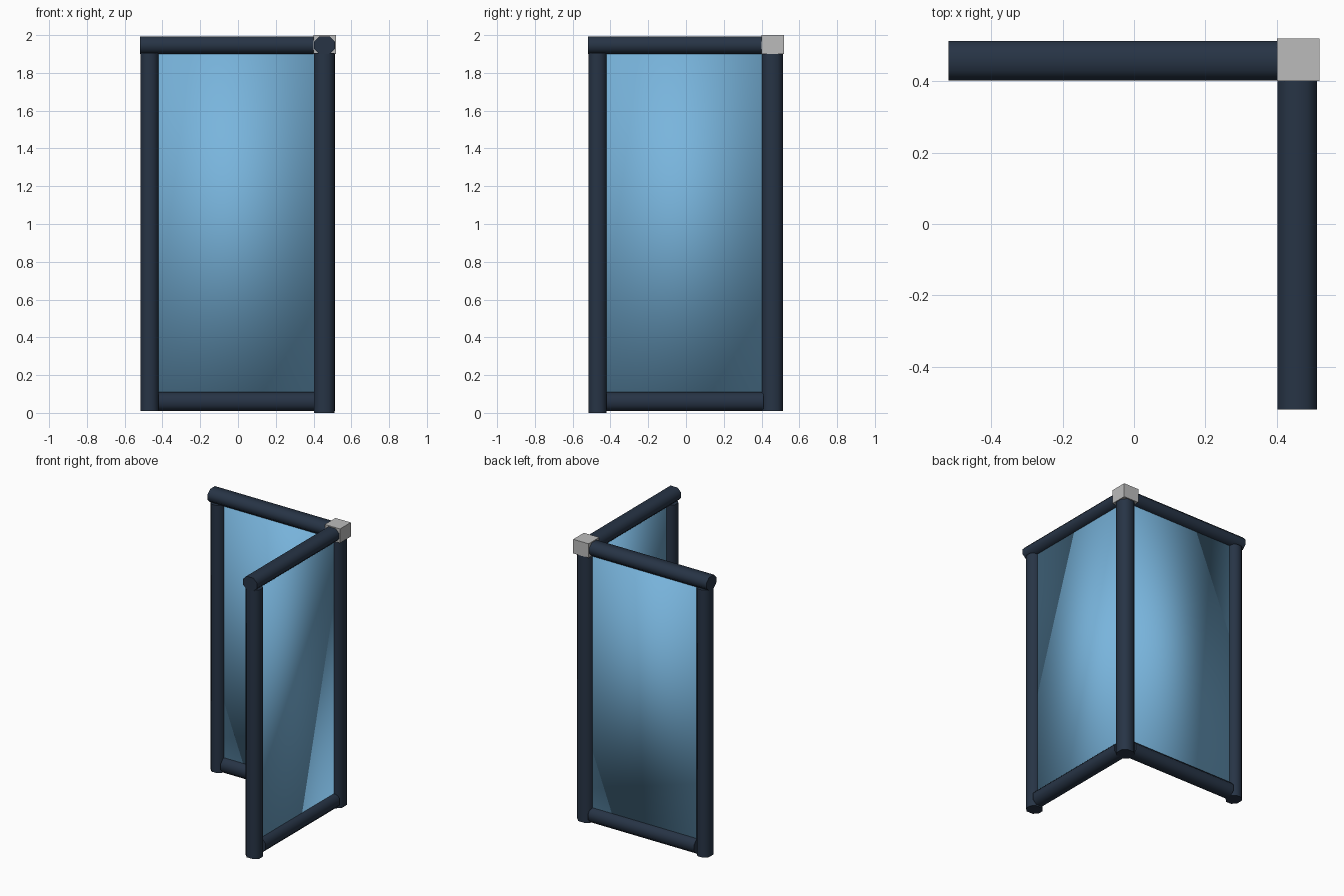
import bpy, bmesh
from mathutils import Vector

cube = bpy.data.objects.get("Cube")
if cube:
    bpy.data.objects.remove(cube, do_unlink=True)


def material(name, rgb):
    m = bpy.data.materials.new(name)
    m.use_nodes = True
    m.diffuse_color = (*rgb, 1)
    m.node_tree.nodes["Principled BSDF"].inputs["Base Color"].default_value = (*rgb, 1)
    return m


FRAME = material("dark navy frame", (0.020, 0.034, 0.060))
GLASS = material("blue glass", (0.19, 0.46, 0.72))
GREY = material("light grey", (0.50, 0.50, 0.50))


def box(name, lo, hi, mat, axis=None, chamfer=0.028, swap=False, pane=False):
    """Box between two corners; edges along `axis` are chamfered; swap exchanges x and y."""
    lo, hi = Vector(lo), Vector(hi)
    if swap:
        lo, hi = lo.yxz, hi.yxz
        axis = {0: 1, 1: 0}.get(axis, axis)
    bm = bmesh.new()
    bmesh.ops.create_cube(bm, size=1)
    for v in bm.verts:
        v.co = (lo + hi) / 2 + v.co * (hi - lo)
    if axis is not None:
        long_edges = [e for e in bm.edges
                      if abs(e.verts[0].co[axis] - e.verts[1].co[axis]) > 1e-5]
        bmesh.ops.bevel(bm, geom=long_edges, offset=chamfer, segments=1, affect='EDGES')
    if pane:
        # split both large faces from the low outer end to the high inner corner
        run = 1 if swap else 0
        for f in sorted(bm.faces, key=lambda f: f.calc_area())[-2:]:
            ends = sorted(f.verts, key=lambda v: v.co.z + v.co[run])
            bmesh.ops.connect_verts(bm, verts=[ends[0], ends[-1]])
    bmesh.ops.recalc_face_normals(bm, faces=bm.faces[:])
    me = bpy.data.meshes.new(name)
    bm.to_mesh(me)
    bm.free()
    me.materials.append(mat)
    ob = bpy.data.objects.new(name, me)
    bpy.context.collection.objects.link(ob)
    bpy.ops.object.select_all(action='DESELECT')
    ob.select_set(True)
    bpy.context.view_layer.objects.active = ob
    if pane:
        bpy.ops.object.shade_smooth()
    elif axis is not None:
        bpy.ops.object.shade_smooth_by_angle(angle=0.9)
    return ob


# Two matching walls meeting at the corner
for side, swap in (("back", False), ("left", True)):
    foot = 0.0 if swap else 0.01
    box(side + "_top_rail", (-0.52, 0.402, 1.9), (0.4, 0.513, 1.993), FRAME, 0, swap=swap)
    box(side + "_bottom_rail", (-0.42, 0.405, 0.01), (0.41, 0.51, 0.11), FRAME, 0, swap=swap)
    box(side + "_end_post", (-0.517, 0.402, foot), (-0.42, 0.51, 1.905), FRAME, 2, swap=swap)
    box(side + "_glass_pane", (-0.43, 0.445, 0.1), (0.41, 0.47, 1.91), GLASS,
        swap=swap, pane=True)

# Shared corner post and its cap block
box("corner_post", (0.402, 0.402, 0.01), (0.513, 0.513, 1.9), FRAME, 2)
box("corner_cap", (0.4, 0.4, 1.9), (0.52, 0.52, 2.0), GREY)
